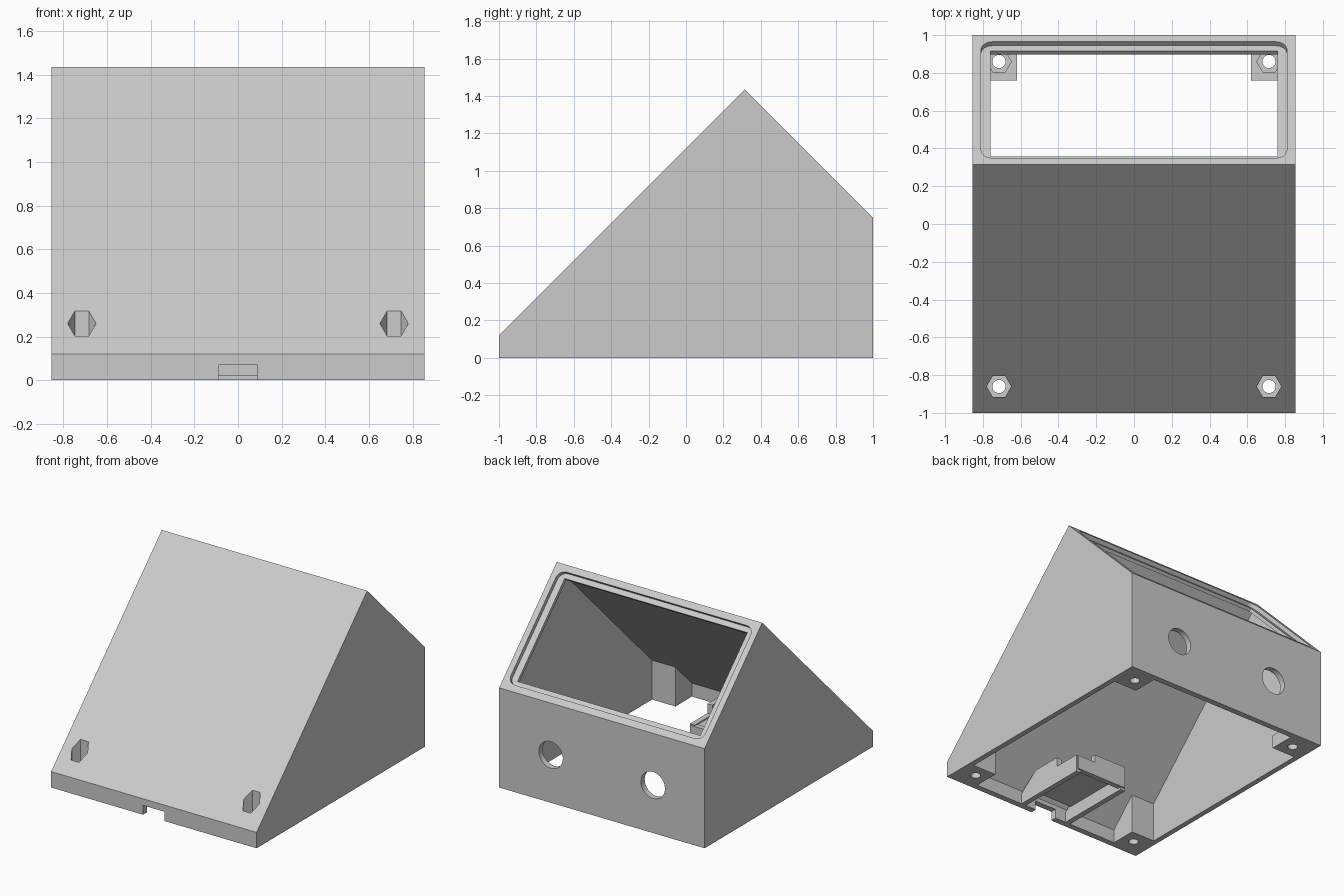
import bpy, bmesh, math
from mathutils import Matrix, Vector

if "Cube" in bpy.data.objects:
    bpy.data.objects.remove(bpy.data.objects["Cube"], do_unlink=True)

grey = bpy.data.materials.new("light_grey_plastic")
grey.use_nodes = True
colour = (0.6, 0.6, 0.6, 1)
grey.diffuse_color = colour
grey.node_tree.nodes["Principled BSDF"].inputs["Base Color"].default_value = colour


def frame(u, v, w, origin=(0, 0, 0)):
    m = Matrix((u, v, w)).transposed().to_4x4()
    m.translation = Vector(origin)
    return m


SIDE = frame((0, 1, 0), (0, 0, 1), (1, 0, 0))      # profile in y, z pushed along x
FLAT = Matrix.Identity(4)                          # profile in x, y pushed along z
BACK = frame((1, 0, 0), (0, 0, 1), (0, 1, 0))      # profile in x, z pushed along y
R = math.sqrt(0.5)
PANEL = frame((1, 0, 0), (0, -R, R), (0, R, R), (0, 0.6575, 1.0925))


def prism(name, pts, lo, hi, m):
    bm = bmesh.new()
    low = [bm.verts.new(m @ Vector((a, b, lo))) for a, b in pts]
    high = [bm.verts.new(m @ Vector((a, b, hi))) for a, b in pts]
    bm.faces.new(low[::-1])
    bm.faces.new(high)
    n = len(pts)
    for i in range(n):
        j = (i + 1) % n
        bm.faces.new((low[i], low[j], high[j], high[i]))
    bmesh.ops.recalc_face_normals(bm, faces=bm.faces)
    mesh = bpy.data.meshes.new(name)
    bm.to_mesh(mesh)
    bm.free()
    ob = bpy.data.objects.new(name, mesh)
    bpy.context.collection.objects.link(ob)
    mesh.materials.append(grey)
    return ob


def rect(x0, x1, y0, y1):
    return [(x0, y0), (x1, y0), (x1, y1), (x0, y1)]


def ring(cx, cy, r, n):
    return [(cx + r * math.cos(math.tau * i / n), cy + r * math.sin(math.tau * i / n))
            for i in range(n)]


def rounded(hx, hy, r, n=6):
    pts = []
    for k, (sx, sy) in enumerate([(1, 1), (-1, 1), (-1, -1), (1, -1)]):
        for i in range(n + 1):
            a = math.pi / 2 * (k + i / n)
            pts.append((sx * (hx - r) + r * math.cos(a), sy * (hy - r) + r * math.sin(a)))
    return pts


def cut(target, cutter):
    cutter.hide_render = True
    mod = target.modifiers.new("cut", 'BOOLEAN')
    mod.operation = 'DIFFERENCE'
    mod.solver = 'EXACT'
    mod.object = cutter
    bpy.context.view_layer.objects.active = target
    bpy.ops.object.modifier_apply(modifier=mod.name)
    bpy.data.objects.remove(cutter, do_unlink=True)


# Wedge-shaped shell and the hollow inside it
body = prism("enclosure", [(-1, 0), (1, 0), (1, 0.75), (0.315, 1.435), (-1, 0.12)],
             -0.855, 0.855, SIDE)
cavity = prism("cavity", [(-0.955, -0.1), (0.955, -0.1), (0.955, 0.717), (0.308, 1.364),
                          (-0.955, 0.101)], -0.815, 0.815, SIDE)

# Solid features left standing in the hollow: screw posts
for s in (-1, 1):
    x0, x1 = sorted((s * 0.62, s * 0.9))
    cut(cavity, prism("front_post", rect(x0, x1, -1.1, -0.76), -0.2, 1, FLAT))
    cut(cavity, prism("back_post", rect(x0, x1, 0.76, 1.1), -0.2, 0.1, FLAT))

# Connector holder: two side rails, a roof and a stepped end wall
rail = [(-1.1, -0.2), (-0.36, -0.2), (-0.36, 0.13), (-0.57, 0.13), (-0.57, 0.2),
        (-0.8, 0.2), (-0.98, 0.06), (-1.1, 0.06)]
for x in (-0.2, 0.2):
    cut(cavity, prism("holder_rail", rail, x - 0.02, x + 0.02, SIDE))
cut(cavity, prism("holder_roof", rect(-0.2, 0.2, -0.9, -0.37), 0.1, 0.12, FLAT))
end = [(-0.21, 0.02), (0.21, 0.02), (0.21, 0.125), (0.06, 0.125), (0.06, 0.185), (-0.21, 0.185)]
cut(cavity, prism("holder_end", end, -0.39, -0.35, BACK))
cut(body, cavity)

# Window in the sloped back, with a rounded seat around it
cut(body, prism("window_seat", rounded(0.81, 0.435, 0.06), -0.03, 0.1, PANEL))
cut(body, prism("window", rect(-0.76, 0.76, -0.396, 0.396), -0.15, 0.1, PANEL))

# Round holes in the back wall and the cable notch at the front
for x in (-0.425, 0.425):
    cut(body, prism("back_hole", ring(x, 0.36, 0.1, 40), 0.9, 1.1, BACK))
cut(body, prism("cable_notch", rect(-0.09, 0.09, -0.1, 0.07), -1.1, -0.94, BACK))

# Hexagonal nut pockets with screw holes below
for x in (-0.715, 0.715):
    for y in (-0.86, 0.86):
        cut(body, prism("nut_pocket", ring(x, y, 0.065, 6), 0.06, 0.5, FLAT))
        cut(body, prism("screw_hole", ring(x, y, 0.035, 24), -0.1, 0.08, FLAT))
